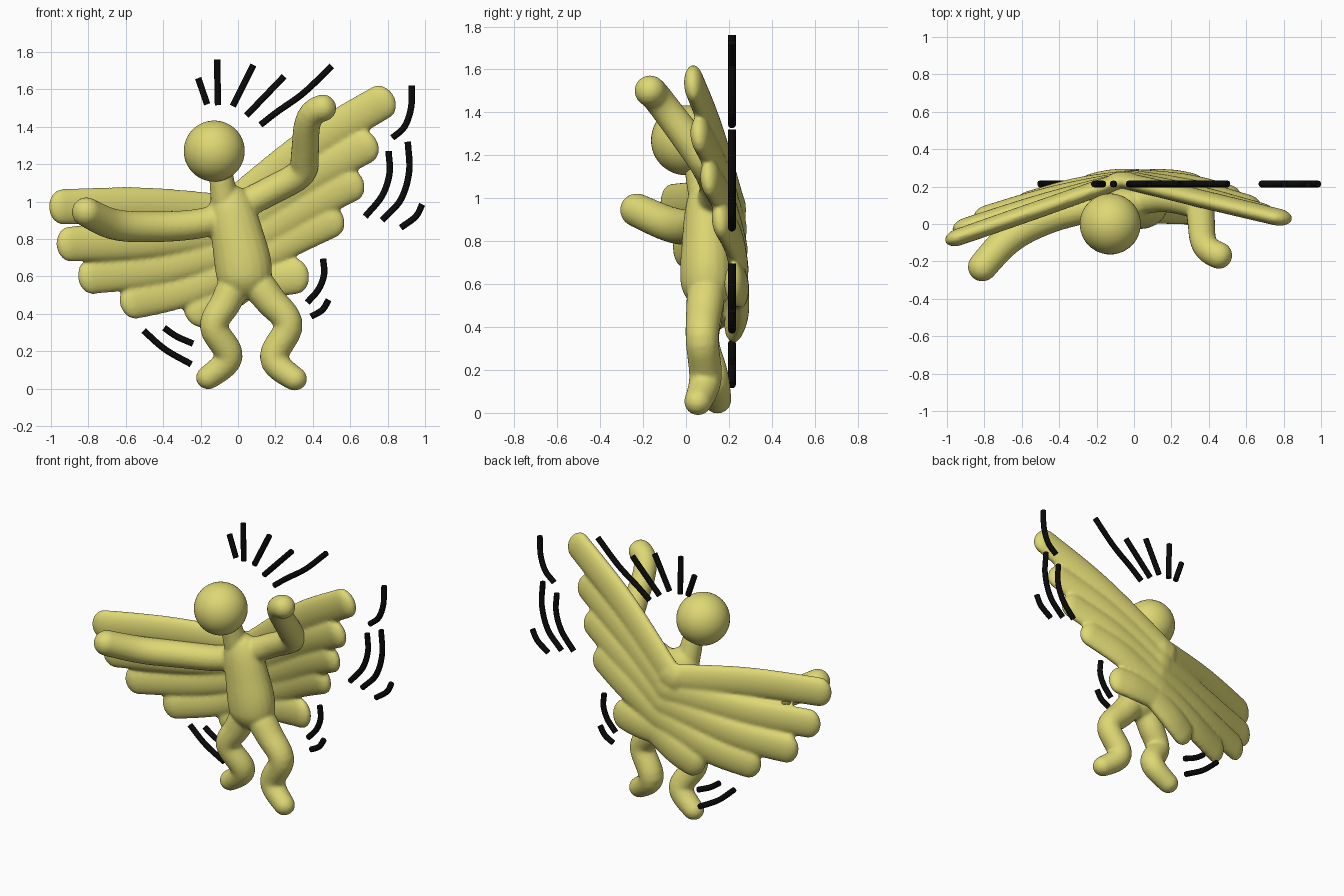
import bpy
import bmesh
import math
from mathutils import Vector

if "Cube" in bpy.data.objects:
    bpy.data.objects.remove(bpy.data.objects["Cube"], do_unlink=True)


def make_material(name, colour):
    mat = bpy.data.materials.new(name)
    mat.use_nodes = True
    mat.diffuse_color = (*colour, 1)
    shader = mat.node_tree.nodes["Principled BSDF"]
    shader.inputs["Base Color"].default_value = (*colour, 1)
    shader.inputs["Roughness"].default_value = 0.6
    return mat


yellow = make_material("soft yellow", (0.73, 0.685, 0.175))
black = make_material("ink black", (0.003, 0.003, 0.003))


def spline(points, n=14):
    """Catmull-Rom samples through 4D points (x, y, z, radius)."""
    p = [Vector(q) for q in points]
    p = [2 * p[0] - p[1]] + p + [2 * p[-1] - p[-2]]
    out = []
    for a, b, c, d in zip(p, p[1:], p[2:], p[3:]):
        for i in range(n):
            t = i / n
            out.append(0.5 * (2 * b + (c - a) * t + (2 * a - 5 * b + 4 * c - d) * t * t
                              + (3 * b - a - 3 * c + d) * t ** 3))
    return out + [p[-2]]


def loft(bm, points, depth=1.0, cap=1.0, sides=20):
    """Rounded tube along a path; depth flattens it front to back."""
    path = spline(points)
    dist = [0]
    for a, b in zip(path, path[1:]):
        dist.append(dist[-1] + (b.xyz - a.xyz).length)
    total = dist[-1]

    def at(s):
        i = max(k for k in range(len(path) - 1) if dist[k] <= s)
        return path[i].lerp(path[i + 1], (s - dist[i]) / (dist[i + 1] - dist[i]))

    c0, c1 = points[0][3] * cap, points[-1][3] * cap
    turns = [1 - math.cos(math.pi / 2 * (k + 0.3) / 7) for k in range(7)]
    stops = ([c0 * t for t in turns]
             + [c0 + (total - c0 - c1) * k / 24 for k in range(25)]
             + [total - c1 * t for t in reversed(turns)])
    rings = []
    for s in stops:
        q = at(s)
        tan = (at(min(s + 0.01, total)).xyz - at(max(s - 0.01, 0)).xyz).normalized()
        back = Vector((0, 1, 0))
        back = (back - tan * back.dot(tan)).normalized()
        side = tan.cross(back)
        e = min(1, s / c0, (total - s) / c1)
        r = q.w * math.sqrt(max(0, 1 - (1 - e) ** 2))
        ring = []
        for k in range(sides):
            a = math.tau * k / sides
            ring.append(bm.verts.new(q.xyz + side * (r * math.cos(a))
                                     + back * (r * depth * math.sin(a))))
        rings.append(ring)
    for r0, r1 in zip(rings, rings[1:]):
        for k in range(sides):
            j = (k + 1) % sides
            bm.faces.new((r0[k], r0[j], r1[j], r1[k]))
    bm.faces.new(rings[0][::-1])
    bm.faces.new(rings[-1])


def blended(name, bm, smoothing):
    """Fuse overlapping lofts into one soft surface."""
    bmesh.ops.recalc_face_normals(bm, faces=bm.faces)
    mesh = bpy.data.meshes.new(name)
    bm.to_mesh(mesh)
    bm.free()
    obj = bpy.data.objects.new(name, mesh)
    bpy.context.collection.objects.link(obj)
    mesh.materials.append(yellow)
    fuse = obj.modifiers.new("fuse", 'REMESH')
    fuse.mode = 'VOXEL'
    fuse.voxel_size = 0.011
    fuse.use_smooth_shade = True
    soft = obj.modifiers.new("soften", 'SMOOTH')
    soft.factor = 0.5
    soft.iterations = smoothing


# Torso, neck and limbs
body = bmesh.new()
loft(body, [(-0.08, 0.10, 1.09, 0.07), (-0.04, 0.10, 0.97, 0.12),
            (0.00, 0.10, 0.80, 0.142), (0.03, 0.10, 0.64, 0.152),
            (0.035, 0.10, 0.475, 0.13)], depth=0.84)
loft(body, [(-0.10, 0.04, 1.22, 0.06), (-0.07, 0.09, 0.98, 0.075)], cap=0.5)
limbs = {
    "right arm": [(-0.02, 0.12, 0.93, 0.08), (-0.22, 0.09, 0.88, 0.08),
                  (-0.46, 0.03, 0.865, 0.083), (-0.67, -0.08, 0.88, 0.083),
                  (-0.86, -0.285, 0.97, 0.077)],
    "left arm": [(-0.02, 0.12, 0.96, 0.08), (0.16, 0.14, 1.05, 0.077),
                 (0.335, 0.10, 1.15, 0.077), (0.357, 0.03, 1.25, 0.075),
                 (0.37, -0.09, 1.41, 0.071), (0.415, -0.15, 1.485, 0.072),
                 (0.52, -0.19, 1.515, 0.075)],
    "right leg": [(0.00, 0.10, 0.60, 0.09), (-0.065, 0.09, 0.46, 0.083),
                  (-0.13, 0.08, 0.33, 0.075), (-0.05, 0.125, 0.165, 0.075),
                  (-0.21, 0.155, 0.02, 0.06)],
    "left leg": [(0.07, 0.10, 0.60, 0.095), (0.17, 0.085, 0.475, 0.085),
                 (0.27, 0.075, 0.34, 0.077), (0.193, 0.09, 0.155, 0.076),
                 (0.355, 0.04, 0.015, 0.06)],
}
for path in limbs.values():
    loft(body, path)
blended("body_and_limbs", body, 5)

# Head
bpy.ops.mesh.primitive_uv_sphere_add(segments=48, ring_count=24, radius=0.163,
                                     location=(-0.127, 0, 1.27))
head = bpy.context.object
head.name = "head"
head.data.materials.append(yellow)
bpy.ops.object.shade_smooth()

# Wings: five flat feathers (tip point, bow) fan out each way from a fold
fold = [(-0.06, 0.235, 0.95), (-0.03, 0.24, 0.855), (0.00, 0.245, 0.76),
        (0.025, 0.25, 0.665), (0.05, 0.25, 0.57)]
right_tips = [((-1.01, -0.095, 0.97), 0.02), ((-0.97, -0.035, 0.77), -0.02),
              ((-0.855, 0.035, 0.59), -0.03), ((-0.63, 0.11, 0.45), -0.04),
              ((-0.28, 0.21, 0.385), -0.02)]
left_tips = [((0.83, 0.022, 1.57), 0.035), ((0.74, 0.05, 1.33), 0.03),
             ((0.665, 0.095, 1.125), 0.02), ((0.56, 0.15, 0.93), 0.015),
             ((0.38, 0.21, 0.61), 0.0)]
wings = bmesh.new()
for tips in (right_tips, left_tips):
    for i, (root, (tip, bow)) in enumerate(zip(fold, tips)):
        a, b = Vector(root), Vector(tip)
        reach = (b - a).length
        mid = a.lerp(b, 0.5) + Vector((0, 0.01 * i, bow)) * reach
        inner = a + (a - b).normalized() * 0.05
        inner.y = a.y
        loft(wings, [(*inner, 0.085), (*a, 0.09), (*mid, 0.098), (*b, 0.095)],
             depth=0.48, cap=0.8)
blended("wings", wings, 7)

# Motion marks: flat-ended rods on one plane behind the figure
marks = {
    "head_mark": [
        [(-0.213, 1.66), (-0.165, 1.52)],
        [(-0.112, 1.76), (-0.107, 1.515)],
        [(0.082, 1.73), (-0.028, 1.51)],
        [(0.247, 1.67), (0.045, 1.46)],
        [(0.502, 1.725), (0.35, 1.58), (0.21, 1.48), (0.12, 1.41)]],
    "left_wing_mark": [
        [(0.930, 1.62), (0.925, 1.50), (0.89, 1.40), (0.825, 1.34)],
        [(0.805, 1.27), (0.81, 1.15), (0.77, 1.03), (0.68, 0.92)],
        [(0.908, 1.32), (0.915, 1.16), (0.87, 1.01), (0.77, 0.90)],
        [(0.985, 0.985), (0.95, 0.92), (0.87, 0.86)],
        [(0.455, 0.695), (0.46, 0.61), (0.43, 0.53), (0.37, 0.46)],
        [(0.485, 0.475), (0.45, 0.42), (0.39, 0.385)]],
    "right_wing_mark": [
        [(-0.505, 0.31), (-0.39, 0.21), (-0.25, 0.13)],
        [(-0.395, 0.325), (-0.33, 0.28), (-0.24, 0.24)]],
}
for name, group in marks.items():
    for path in group:
        curve = bpy.data.curves.new(name, 'CURVE')
        curve.dimensions = '3D'
        curve.bevel_depth = 0.018
        curve.bevel_resolution = 3
        curve.use_fill_caps = True
        samples = spline([(x, 0.214, z, 1) for x, z in path], 8)
        line = curve.splines.new('POLY')
        line.points.add(len(samples) - 1)
        for point, s in zip(line.points, samples):
            point.co = (s.x, s.y, s.z, 1)
        curve.materials.append(black)
        bpy.context.collection.objects.link(bpy.data.objects.new(name, curve))
